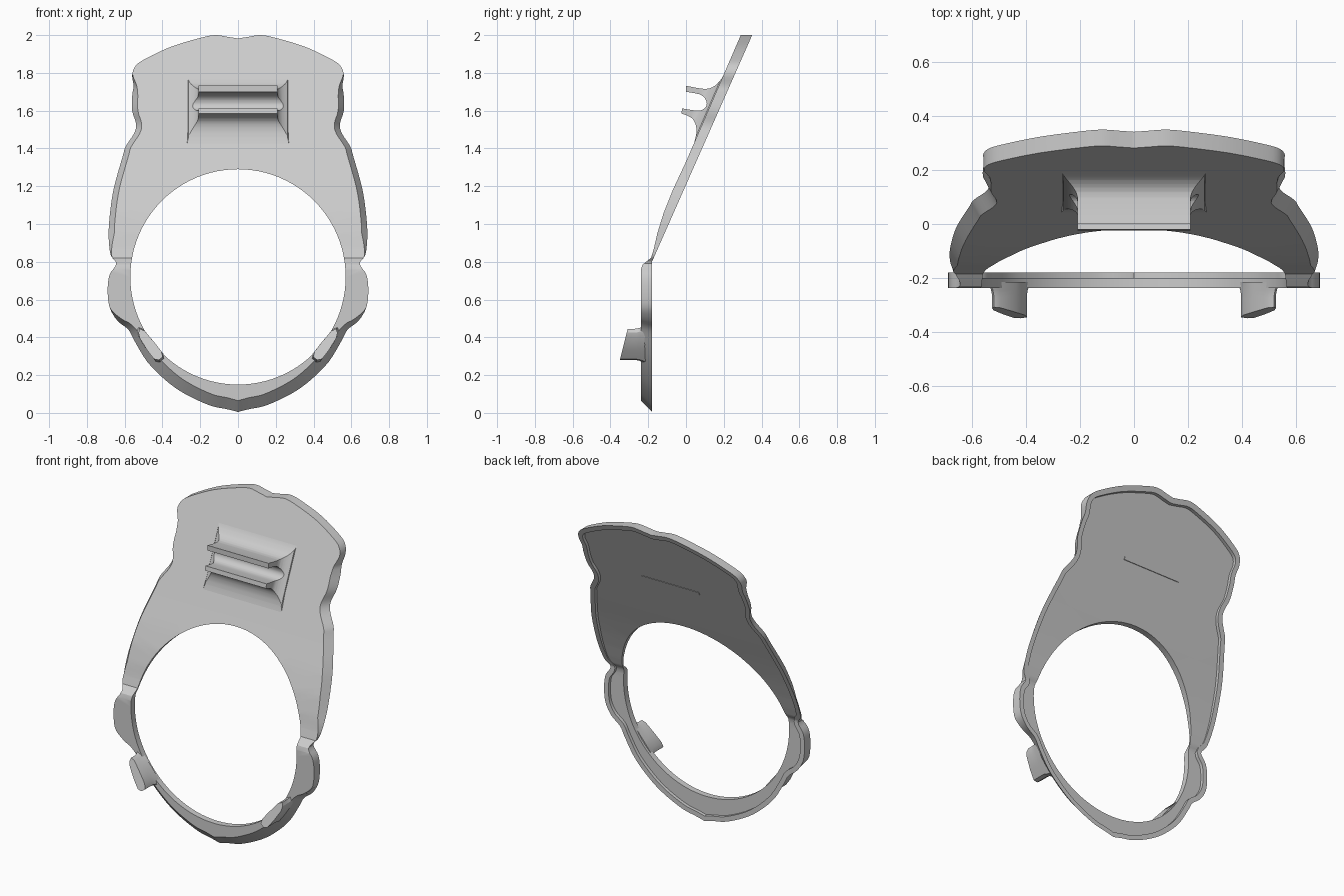
import bpy, bmesh, math
from mathutils import Vector

cube = bpy.data.objects.get("Cube")
if cube:
    bpy.data.objects.remove(cube, do_unlink=True)

grey = bpy.data.materials.new("plain grey")
grey.use_nodes = True
grey.diffuse_color = (0.6, 0.6, 0.6, 1)
grey.node_tree.nodes["Principled BSDF"].inputs["Base Color"].default_value = (0.6, 0.6, 0.6, 1)

HOLE_Z, HOLE_R = 0.72, 0.57
# Side curve of the front skin as (z, y); the back skin is two straight lines
FRONT = [(0, -.238), (.76, -.238), (.785, -.23), (.805, -.205), (.82, -.185), (.87, -.17),
         (.95, -.152), (1.06, -.118), (1.18, -.07), (1.33, 0), (2, .29)]


def front_y(z):
    for (z0, y0), (z1, y1) in zip(FRONT, FRONT[1:]):
        if z <= z1:
            return y0 + (y1 - y0) * (z - z0) / (z1 - z0)
    return FRONT[-1][1]


def back_y(z):
    return -.18 + max(0, z - .8) * .442


def finish(bm, name, angle=30):
    bmesh.ops.recalc_face_normals(bm, faces=bm.faces)
    mesh = bpy.data.meshes.new(name)
    bm.to_mesh(mesh)
    bm.free()
    ob = bpy.data.objects.new(name, mesh)
    bpy.context.collection.objects.link(ob)
    mesh.materials.append(grey)
    bpy.ops.object.select_all(action='DESELECT')
    ob.select_set(True)
    bpy.context.view_layer.objects.active = ob
    bpy.ops.object.shade_smooth_by_angle(angle=math.radians(angle))
    return ob


def smooth_path(pts, n=4):
    """Catmull-Rom curve through the points."""
    p = [Vector(q) for q in pts]
    p = [p[0]] + p + [p[-1]]
    out = []
    for a, b, c, d in zip(p, p[1:], p[2:], p[3:]):
        for i in range(n):
            t = i / n
            out.append(b + (c - a) * t / 2 + (2 * a - 5 * b + 4 * c - d) * t * t / 2
                       + (3 * b - a - 3 * c + d) * t ** 3 / 2)
    return out + [p[-1]]


def cut(bm, co, normal):
    bmesh.ops.bisect_plane(bm, geom=bm.verts[:] + bm.edges[:] + bm.faces[:],
                           plane_co=co, plane_no=normal, dist=1e-5)


def prism(bm, section, place, lo, hi):
    """Closed section swept between two offsets."""
    ends = [[bm.verts.new(place(p, o)) for p in section] for o in (lo, hi)]
    for loop in ends:
        bm.faces.new(loop)
    n = len(section)
    for i in range(n):
        j = (i + 1) % n
        bm.faces.new((ends[0][i], ends[0][j], ends[1][j], ends[1][i]))
    return ends


# Frame plate: right half of the outline, bottom to top, then mirrored
half = smooth_path([(0, .005), (.06, .02), (.15, .04), (.28, .10), (.38, .17), (.48, .27), (.55, .385),
                    (.58, .44), (.64, .49), (.68, .56), (.69, .65), (.68, .73), (.645, .79),
                    (.675, .84), (.685, .95), (.675, 1.08), (.655, 1.2), (.61, 1.36), (.595, 1.41),
                    (.55, 1.48), (.54, 1.53), (.56, 1.6), (.56, 1.68), (.553, 1.73), (.56, 1.79),
                    (.54, 1.84), (.48, 1.88), (.35, 1.94), (.2, 1.985), (.12, 2), (.05, 1.99), (0, 1.982)])
outer = half + [Vector((-p.x, p.y)) for p in half[-2:0:-1]]
count = len(outer)
hub = Vector((0, HOLE_Z))


def ramp(z, a, b):
    return min(1, max(0, (z - a) / (b - a)))


def front_edge(p):
    # The side wall slants inward toward the front on the lower rim and the flanks
    r = (p - hub).length
    low = min(.06, r - .6) * (1 - ramp(p.y, .4, .55))
    flank = .03 * ramp(p.y, .82, .95) * (1 - ramp(p.y, 1.68, 1.8))
    q = p + (hub - p).normalized() * max(0, low)
    q.x -= math.copysign(flank, p.x)
    return q


def lip_edge(i):
    # Inset of the raised lip on the back, kept clear of the hole
    tan = outer[(i + 1) % count] - outer[i - 1]
    q = outer[i] + Vector((-tan.y, tan.x)).normalized() * .03
    r = (q - hub).length
    return hub + (q - hub) * max(1, (HOLE_R + .02) / r)


bm = bmesh.new()


def loop(points, depth):
    return [bm.verts.new((p.x, depth, p.y)) for p in points]


def bridge(a, b):
    for i in range(len(a)):
        j = (i + 1) % len(a)
        bm.faces.new((a[i], a[j], b[j], b[i]))


def ring_edges(loop_):
    return [bm.edges.get((loop_[i - 1], loop_[i])) for i in range(len(loop_))]


# Depth 0 is the front skin and 1 the back skin while the plate is still flat
RECESS = .65
circle = [hub + Vector((math.cos(a), math.sin(a))) * HOLE_R
          for a in (2 * math.pi * i / 96 for i in range(96))]
lip = [lip_edge(i) for i in range(count)]
f_out, b_out = loop([front_edge(p) for p in outer], 0), loop(outer, 1)
b_lip, b_rec = loop(lip, 1), loop(lip, RECESS)
f_hole, b_hole = loop(circle, 0), loop(circle, RECESS)
for a, b in ((f_out, b_out), (b_out, b_lip), (b_lip, b_rec), (f_hole, b_hole)):
    bridge(a, b)
for rim, hole in ((f_out, f_hole), (b_rec, b_hole)):
    bmesh.ops.triangle_fill(bm, use_beauty=True, edges=ring_edges(rim) + ring_edges(hole),
                            normal=(0, -1, 0))
for z in [z for z, y in FRONT[1:-1]] + [.8, .84, .91, 1.0, 1.12, 1.25]:
    cut(bm, (0, 0, z), (0, 0, 1))
for v in bm.verts:
    z = v.co.z
    v.co.y = front_y(z) + (back_y(z) - front_y(z)) * v.co.y
finish(bm, "frame_plate")

# Double-jawed clip on the front: side profile (y, z), ends flaring into the plate
clip = smooth_path([(.205, 1.8), (.185, 1.765), (.15, 1.73), (.1, 1.715), (0, 1.732)], 3)
clip += smooth_path([(0, 1.7), (.07, 1.687), (.1, 1.665), (.11, 1.635), (.095, 1.61), (.06, 1.6), (-.02, 1.612)], 3)
clip += smooth_path([(-.025, 1.585), (.025, 1.565), (.05, 1.53), (.055, 1.48), (.04, 1.42)], 3)
clip += [Vector((.06, 1.42)), Vector((.225, 1.8))]
bm = bmesh.new()
prism(bm, clip, lambda p, o: (o, p.x, p.y), -.21, .21)
SLOPE = .433
for d in (.005, .015, .025, .035, .05, .07):
    cut(bm, (0, -d, 1.33), (0, 1, -SLOPE))
for v in bm.verts:
    d = max(0, SLOPE * (v.co.z - 1.33) - v.co.y)
    v.co.x += math.copysign(.06 * max(0, 1 - d / .07) ** 2, v.co.x)
finish(bm, "front_clip")

# Thin seam on the back behind the clip
bm = bmesh.new()
bmesh.ops.create_cube(bm, size=1)
for v in bm.verts:
    z = 1.6 + v.co.z * .018
    y = front_y(z) + (back_y(z) - front_y(z)) * RECESS
    v.co = (v.co.x * .4, y + v.co.y * .008, z)
finish(bm, "back_seam")

# Hooks on the lower ring: slanted tip, broad foot
tab = [(.52, .445), (.495, .435), (.44, .37), (.405, .325), (.398, .295), (.42, .28),
       (.445, .285), (.48, .33), (.52, .395), (.527, .425)]
middle = Vector((.46, .36))
for side, name in ((1, "left_hook"), (-1, "right_hook")):
    bm = bmesh.new()
    prism(bm, [Vector(p) for p in tab], lambda p, o: (p.x, o, p.y), -.34, -.215)
    for y in (-.275, -.26, -.245):
        cut(bm, (0, y, 0), (0, 1, 0))
    for v in bm.verts:
        c = v.co
        if c.y < -.3:
            c.y = -.35 + (c.z - .28) * .25
        flare = .25 * max(0, (c.y + .275) / .06) ** 2
        # The foot spreads along the ring only
        along = Vector((.62, .785))
        shift = (Vector((c.x, c.z)) - middle).dot(along) * flare
        c.x = side * (c.x + along.x * shift)
        c.z += along.y * shift
    finish(bm, name)
